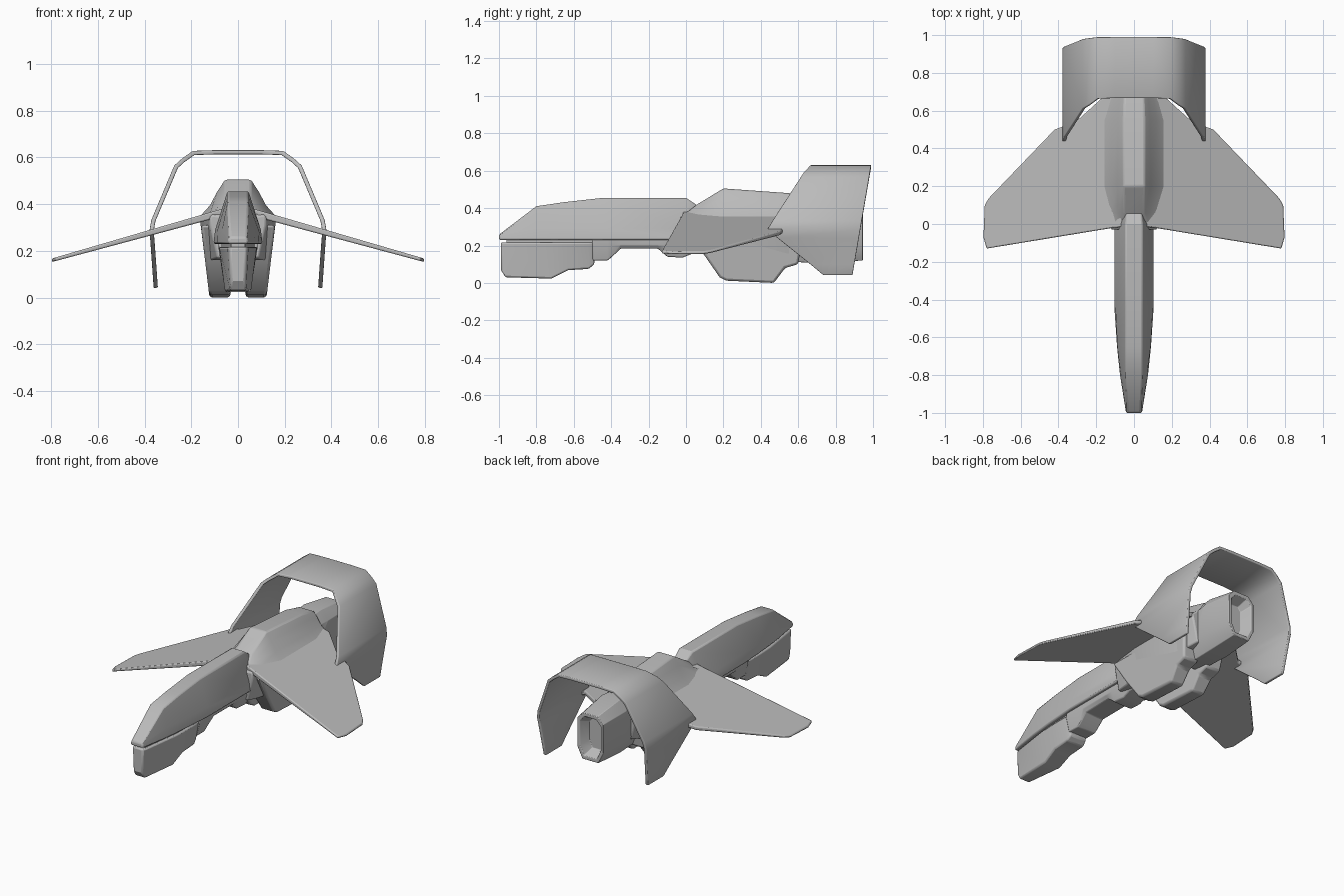
import bpy, bmesh, math

if "Cube" in bpy.data.objects:
    bpy.data.objects.remove(bpy.data.objects["Cube"])

grey = bpy.data.materials.new("hull grey")
grey.diffuse_color = (0.5, 0.5, 0.5, 1)
grey.use_nodes = True
grey.node_tree.nodes["Principled BSDF"].inputs["Base Color"].default_value = grey.diffuse_color


def finish(name, bm, bevel=0.008, mirror=False, solid=0):
    bmesh.ops.recalc_face_normals(bm, faces=bm.faces[:])
    me = bpy.data.meshes.new(name)
    bm.to_mesh(me)
    bm.free()
    me.materials.append(grey)
    for p in me.polygons:
        p.use_smooth = True
    me.set_sharp_from_angle(angle=math.radians(30))
    ob = bpy.data.objects.new(name, me)
    bpy.context.collection.objects.link(ob)
    if mirror:
        ob.modifiers.new("mirror", 'MIRROR')
    if solid:
        m = ob.modifiers.new("solid", 'SOLIDIFY')
        m.thickness = solid
        m.offset = 0
        m.use_even_offset = True
    if bevel:
        m = ob.modifiers.new("bevel", 'BEVEL')
        m.width = bevel
        m.segments = 2
        m.limit_method = 'ANGLE'
        m.angle_limit = math.radians(35)
    return ob


def loft(name, sections, bevel=0.008):
    """Sections along y: (y, [(half width, z), ... top to bottom])."""
    bm = bmesh.new()
    rings = []
    for y, half in sections:
        pts = half + [(-x, z) for x, z in reversed(half)]
        rings.append([bm.verts.new((x, y, z)) for x, z in pts])
    n = len(rings[0])
    for a, b in zip(rings, rings[1:]):
        for i in range(n):
            j = (i + 1) % n
            bm.faces.new((a[i], a[j], b[j], b[i]))
    bm.faces.new(rings[0])
    bm.faces.new(rings[-1])
    return finish(name, bm, bevel)


def slab(name, lower, upper, bevel=0.006, mirror=True):
    """Solid between two matching outlines."""
    bm = bmesh.new()
    a = [bm.verts.new(p) for p in lower]
    b = [bm.verts.new(p) for p in upper]
    bm.faces.new(a)
    bm.faces.new(b)
    for i in range(len(a)):
        j = (i + 1) % len(a)
        bm.faces.new((a[i], a[j], b[j], b[i]))
    return finish(name, bm, bevel, mirror)


# long upper nose
nose = [(-1.0, .035, .258, .042, .245, .042), (-.8, .045, .41, .068, .29, .075),
        (-.65, .045, .432, .088, .29, .09), (-.44, .045, .455, .098, .29, .105),
        (0, .045, .455, .098, .29, .105), (.06, .04, .415, .065, .29, .065)]
loft("upper_nose", [(y, [(tw, zt), (sw, zs), (bw, .23)]) for y, tw, zt, sw, zs, bw in nose])

# chin pod under the nose and its thin joining plate
chin = [(-.99, .035, .03, .07), (-.965, .045, .035, .03), (-.72, .08, .055, .023),
        (-.63, .084, .06, .068), (-.52, .084, .06, .075), (-.49, .075, .055, .10)]
loft("chin_pod", [(y, [(tw, .217), (bw, z)]) for y, tw, bw, z in chin])
loft("chin_joint", [(y, [(w, .25), (w, .2)]) for y, w in ((-.96, .03), (-.7, .065), (-.45, .075))], 0)

# underside of the neck
neck = [(-.5, .12), (-.42, .12), (-.40, .135), (-.35, .183), (-.15, .183),
        (-.1, .14), (-.02, .135), (.03, .155), (.2, .16)]
loft("neck_underside", [(y, [(.085, .25), (.082, .2), (.062, z)]) for y, z in neck], 0.005)

# main body, flaring into the wing roots
body = [(-.03, [(.05, .35), (.085, .35), (.11, .355), (.12, .345), (.12, .31), (.09, .17)]),
        (.06, [(.053, .42), (.085, .39), (.12, .36), (.14, .345), (.14, .31), (.11, .16)]),
        (.2, [(.055, .505), (.088, .455), (.12, .395), (.165, .345), (.16, .31), (.14, .16)]),
        (.55, [(.055, .48), (.085, .445), (.12, .39), (.165, .345), (.16, .31), (.14, .15)]),
        (.68, [(.05, .45), (.075, .42), (.1, .38), (.14, .345), (.13, .31), (.1, .18)])]
loft("main_body", body)

# swept drooping wings
plan = [(.06, -.015), (.11, -.02), (.78, -.13), (.797, -.07), (.79, .1), (.77, .135),
        (.42, .5), (.38, .515), (.34, .512), (.16, .675), (.06, .675)]


def wing_z(x, side):
    return .352 - .28 * (x - .11) + side * (.017 - .012 * x)


slab("wing", [(x, y, wing_z(x, -1)) for x, y in plan],
     [(x, y, wing_z(x, 1)) for x, y in plan])

# twin belly pods
pod = [(.0, .31), (.09, .16), (.18, .03), (.215, .012), (.47, 0), (.53, .08),
       (.6, .1), (.63, .3)]
slab("belly_pod", [(.03 + .1 * max(0, .03 - z), y, z) for y, z in pod],
     [(.122 + .12 * z, y, z) for y, z in pod], 0.012)

# rear engine block with recessed nozzle
outer = [(.05, .41), (.09, .37), (.09, .19), (.055, .12)]
inner = [(x * .8, .265 + (z - .265) * .85) for x, z in outer]
deep = [(x * .55, .265 + (z - .265) * .65) for x, z in outer]
loft("rear_engine", [(.5, [(.05, .42), (.08, .37), (.08, .2), (.05, .12)]),
                     (.62, [(.055, .43), (.09, .375), (.09, .2), (.055, .11)]),
                     (.74, [(.06, .44), (.105, .38), (.105, .19), (.06, .108)]),
                     (.945, outer), (.945, inner), (.88, deep)], 0.003)

# arched tail fin: (x, z, leading edge y) from bottom to top
arch = [(.352, .042, .735), (.356, .1, .665), (.366, .24, .49), (.37, .285, .435),
        (.362, .33, .462), (.265, .56, .612), (.235, .587, .63), (.19, .619, .663),
        (.1, .622, .667)]
arch += [(-x, z, y) for x, z, y in reversed(arch)]
bm = bmesh.new()
front = [bm.verts.new((x, y, z)) for x, z, y in arch]
rear = [bm.verts.new((x, .89 + .172 * (z - .042), z)) for x, z, y in arch]
for i in range(len(arch) - 1):
    bm.faces.new((front[i], front[i + 1], rear[i + 1], rear[i]))
finish("tail_arch", bm, 0.004, solid=.018)
